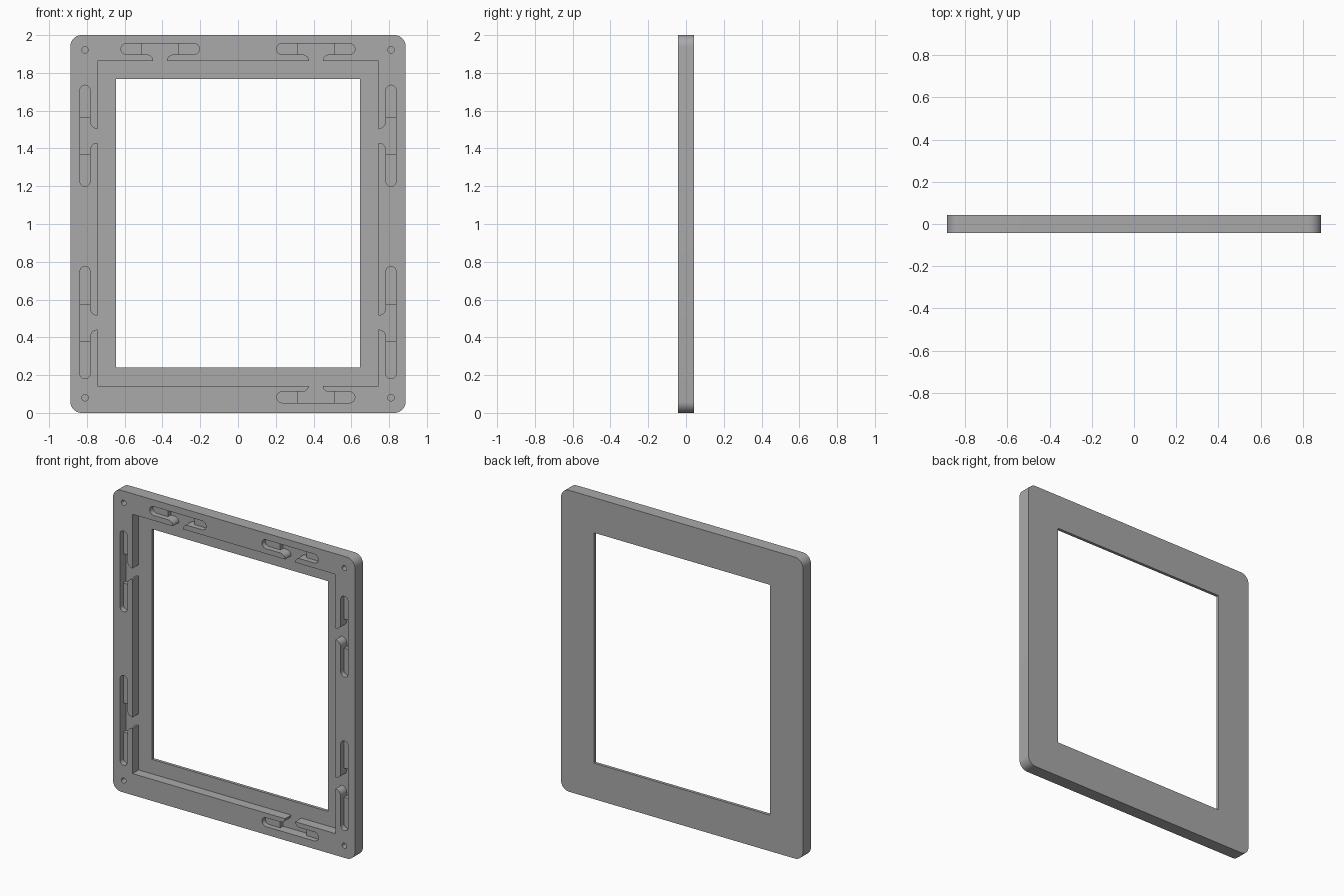
import bpy, bmesh
from math import cos, sin, pi

cube = bpy.data.objects.get("Cube")
if cube:
    bpy.data.objects.remove(cube, do_unlink=True)

HALF_W, HALF_T = 0.888, 0.042      # frame half width and half thickness
DEEP, SHALLOW = 0.064, 0.035       # pocket depths from the front face

grey = bpy.data.materials.new("neutral grey")
grey.use_nodes = True
color = (0.4, 0.4, 0.4, 1)
grey.diffuse_color = color
grey.node_tree.nodes["Principled BSDF"].inputs["Base Color"].default_value = color


def prism(name, points, y0, y1):
    """Extrude an outline of (x, z) points from y0 to y1."""
    bm = bmesh.new()
    face = bm.faces.new([bm.verts.new((x, y0, z)) for x, z in points])
    new = bmesh.ops.extrude_face_region(bm, geom=[face])["geom"]
    verts = [v for v in new if isinstance(v, bmesh.types.BMVert)]
    bmesh.ops.translate(bm, verts=verts, vec=(0, y1 - y0, 0))
    bmesh.ops.recalc_face_normals(bm, faces=bm.faces[:])
    mesh = bpy.data.meshes.new(name)
    bm.to_mesh(mesh)
    bm.free()
    mesh.materials.append(grey)
    ob = bpy.data.objects.new(name, mesh)
    bpy.context.collection.objects.link(ob)
    return ob


def arc(cx, cy, r, start, end, n=8):
    steps = [start + (end - start) * i / n for i in range(n + 1)]
    return [(cx + r * cos(a), cy + r * sin(a)) for a in steps]


def rect(x0, x1, z0, z1):
    return [(x0, z0), (x1, z0), (x1, z1), (x0, z1)]


def rounded_rect(x0, x1, z0, z1, r):
    return (arc(x1 - r, z1 - r, r, 0, pi / 2) + arc(x0 + r, z1 - r, r, pi / 2, pi)
            + arc(x0 + r, z0 + r, r, pi, 1.5 * pi) + arc(x1 - r, z0 + r, r, 1.5 * pi, 2 * pi))


def stadium(half, w):
    """Round-ended slot; u runs along the rail, v towards the opening."""
    r = w / 2
    return arc(half - r, r, r, -pi / 2, pi / 2, 12) + arc(r - half, r, r, pi / 2, 1.5 * pi, 12)


def mouth(w, wall):
    """Deep middle of a slot, with a flared gap into the rebate."""
    half, gap = 0.097, 0.037
    side = [(half, 0), (half, w)] + arc(gap + wall, w + wall, wall, 1.5 * pi, pi)
    side.append((gap, w + wall + 0.02))
    return side + [(-u, v) for u, v in reversed(side)]


frame = prism("picture_frame", rounded_rect(-HALF_W, HALF_W, 0, 2, 0.06), -HALF_T, HALF_T)
cutters = []


def cut(points, depth):
    cutters.append(prism("cutter", points, -HALF_T - 0.03, -HALF_T + depth))


# Rebate and window opening
cut(rect(-0.745, 0.745, 0.143, 1.863), DEEP)
cut(rect(-0.647, 0.647, 0.239, 1.767), 0.2)

# Clip slots in the side rails
for s in (-1, 1):
    for centre, half in ((1.467, 0.268), (0.478, 0.297)):
        for outline, depth in ((stadium(half, 0.054), SHALLOW), (mouth(0.054, 0.038), DEEP)):
            cut([(s * (0.837 - v), centre + u) for u, v in outline], depth)

# Clip slots in the top rail, and one in the bottom rail
for centre, edge, d in ((-0.412, 1.956, -1), (0.412, 1.956, -1), (0.412, 0.053, 1)):
    for outline, depth in ((stadium(0.207, 0.059), SHALLOW), (mouth(0.059, 0.033), DEEP)):
        cut([(centre + u, edge + d * v) for u, v in outline], depth)

# Blind corner holes
for x in (-0.81, 0.81):
    for z in (0.08, 1.922):
        cut(arc(x, z, 0.017, 0, 2 * pi, 20)[:-1], 0.05)

bpy.context.view_layer.objects.active = frame
frame.select_set(True)
for cutter in cutters:
    mod = frame.modifiers.new("cut", 'BOOLEAN')
    mod.operation = 'DIFFERENCE'
    mod.solver = 'EXACT'
    mod.object = cutter
    bpy.ops.object.modifier_apply(modifier=mod.name)
    bpy.data.objects.remove(cutter, do_unlink=True)

for ob in bpy.context.selected_objects:
    ob.select_set(ob == frame)
bpy.ops.object.shade_smooth_by_angle(angle=pi / 6)
